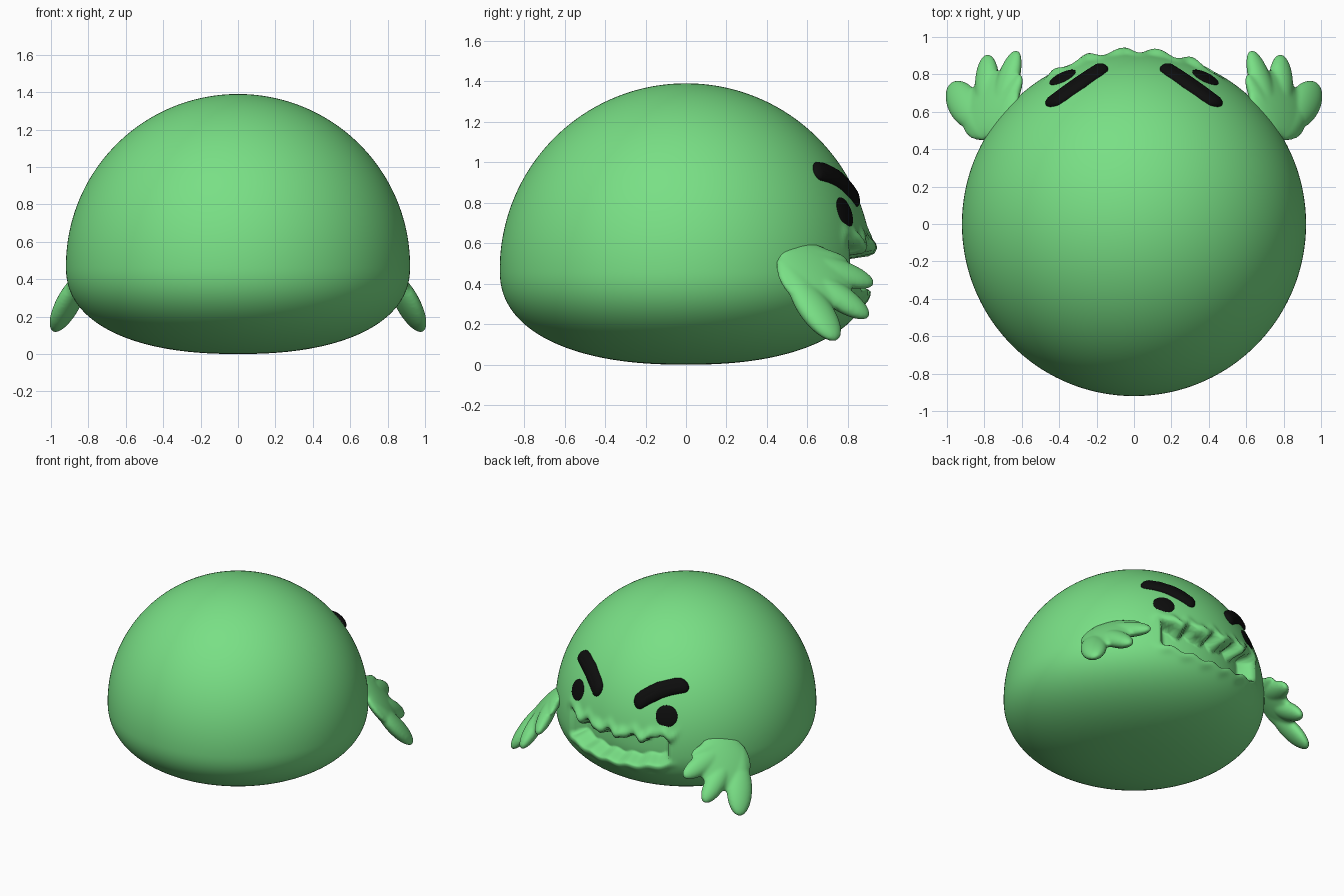
import bpy, bmesh, math
from mathutils import Vector, Matrix

cube = bpy.data.objects.get("Cube")
if cube:
    bpy.data.objects.remove(cube, do_unlink=True)

R = 0.92                       # body radius
MID = 0.47                     # height of the widest ring
CENTRE = Vector((0, 0, MID))


def make_material(name, colour, rough):
    mat = bpy.data.materials.new(name)
    mat.use_nodes = True
    mat.diffuse_color = colour
    bsdf = next(n for n in mat.node_tree.nodes if n.type == 'BSDF_PRINCIPLED')
    bsdf.inputs["Base Color"].default_value = colour
    bsdf.inputs["Roughness"].default_value = rough
    return mat


green = make_material("soft_green", (0.19, 0.74, 0.235, 1), 0.6)
black = make_material("black", (0.004, 0.004, 0.004, 1), 0.8)


def add_object(name, bm, mat):
    bmesh.ops.recalc_face_normals(bm, faces=bm.faces)
    for f in bm.faces:
        f.smooth = True
    mesh = bpy.data.meshes.new(name)
    bm.to_mesh(mesh)
    bm.free()
    mesh.materials.append(mat)
    obj = bpy.data.objects.new(name, mesh)
    bpy.context.collection.objects.link(obj)
    return obj


def step(t):
    t = max(0.0, min(1.0, t))
    return t * t * (3 - 2 * t)


# Mouth: inward (positive) or outward (negative) offset of the body surface
def mouth_offset(x, z):
    upper = 0.565 + 0.022 * math.sin(34 * x + 0.6) + 0.012 * math.sin(61 * x) + 0.2 * x * x
    lower = 0.35 + 0.01 * math.sin(40 * x) + 0.3 * x * x
    side = step((0.43 - abs(x)) / 0.035)
    cavity = 0.12 * side * step((upper - z) / 0.025) * step((z - lower) / 0.05)
    fade = step((0.50 - abs(x)) / 0.12)
    ripple = 1 + 0.5 * math.sin(34 * x + 3.7)
    top_lip = 0.022 * ripple * math.exp(-((z - upper - 0.035) / 0.035) ** 2)
    low_lip = 0.012 * math.exp(-((z - lower + 0.02) / 0.03) ** 2)
    return cavity - fade * (top_lip + low_lip)


# Body: hemisphere above, flatter rounded base below, with the mouth pressed in
bm = bmesh.new()
bmesh.ops.create_uvsphere(bm, u_segments=320, v_segments=220, radius=1)
for v in bm.verts:
    flat = math.hypot(v.co.x, v.co.y)
    if v.co.z < 0:
        k = 2 / 2.3
        s = flat ** k / flat if flat > 1e-5 else 1
        v.co = Vector((v.co.x * s * R, v.co.y * s * R, MID - MID * (-v.co.z) ** k))
    else:
        v.co = v.co * R + CENTRE
    if v.co.y > 0.4 and abs(v.co.x) < 0.55 and 0.2 < v.co.z < 0.8:
        s = 1 - mouth_offset(v.co.x, v.co.z) / math.hypot(v.co.x, v.co.y)
        v.co.x *= s
        v.co.y *= s
add_object("body", bm, green)


def mirror(obj):
    obj.modifiers.new("mirror", 'MIRROR').use_axis[0] = True


# Face marks: rounded pads wrapped onto the spherical upper body
def face_pad(name, centre, along, half, radius, height, bend):
    d = (Vector(centre) - CENTRE).normalized()
    a = Vector(along)
    a = (a - d * a.dot(d)).normalized()
    b = d.cross(a)
    if b.z < 0:
        b = -b
    bm = bmesh.new()
    bmesh.ops.create_uvsphere(bm, u_segments=32, v_segments=16, radius=1)
    bmesh.ops.subdivide_edges(bm, edges=[e for e in bm.edges if e.verts[0].co.x * e.verts[1].co.x < 0],
                              cuts=3)
    for v in bm.verts:
        u = v.co.x * radius + half * max(-1, min(1, v.co.x * 4))
        w = v.co.y * radius - bend * u * u
        p = (d + (a * u + b * w) / R).normalized()
        v.co = CENTRE + p * (R + v.co.z * height)
    mirror(add_object(name, bm, black))


face_pad("eyebrows", (0.30, 0.76, 0.925), (0.22, -0.12, 0.12), 0.15, 0.06, 0.03, 0.8)
face_pad("eyes", (0.385, 0.79, 0.755), (1, 0, 0), 0, 0.078, 0.009, 0)

# Hands: flattened lobes on a tilted plane, fused into one paddle with three fingers
NORMAL = Vector((0.69, 0.40, 0.61)).normalized()


def on_plane(y, z):
    return Vector((0.80 - (0.40 * (y - 0.66) + 0.61 * (z - 0.38)) / 0.69, y, z))


def lobe(bm, start, end, width, thick):
    p, q = on_plane(*start), on_plane(*end)
    u = (q - p).normalized()
    w = NORMAL.cross(u)
    frame = Matrix((u, w, NORMAL)).transposed().to_4x4()
    size = Matrix.Diagonal(((q - p).length / 2, width / 2, thick / 2, 1))
    bmesh.ops.create_uvsphere(bm, u_segments=32, v_segments=20, radius=1,
                              matrix=Matrix.Translation((p + q) / 2) @ frame @ size)


bm = bmesh.new()
lobe(bm, (0.45, 0.51), (0.82, 0.36), 0.42, 0.10)     # palm
lobe(bm, (0.45, 0.54), (0.80, 0.51), 0.13, 0.08)     # upper edge
lobe(bm, (0.46, 0.53), (0.71, 0.19), 0.16, 0.09)     # lower edge
lobe(bm, (0.55, 0.52), (0.93, 0.40), 0.15, 0.10)     # fingers
lobe(bm, (0.58, 0.45), (0.905, 0.235), 0.15, 0.11)
lobe(bm, (0.53, 0.43), (0.745, 0.12), 0.19, 0.11)
hands = add_object("hands", bm, green)
remesh = hands.modifiers.new("fuse", 'REMESH')
remesh.mode = 'VOXEL'
remesh.voxel_size = 0.01
remesh.use_smooth_shade = True
soften = hands.modifiers.new("soften", 'SMOOTH')
soften.factor = 0.5
soften.iterations = 8
mirror(hands)
